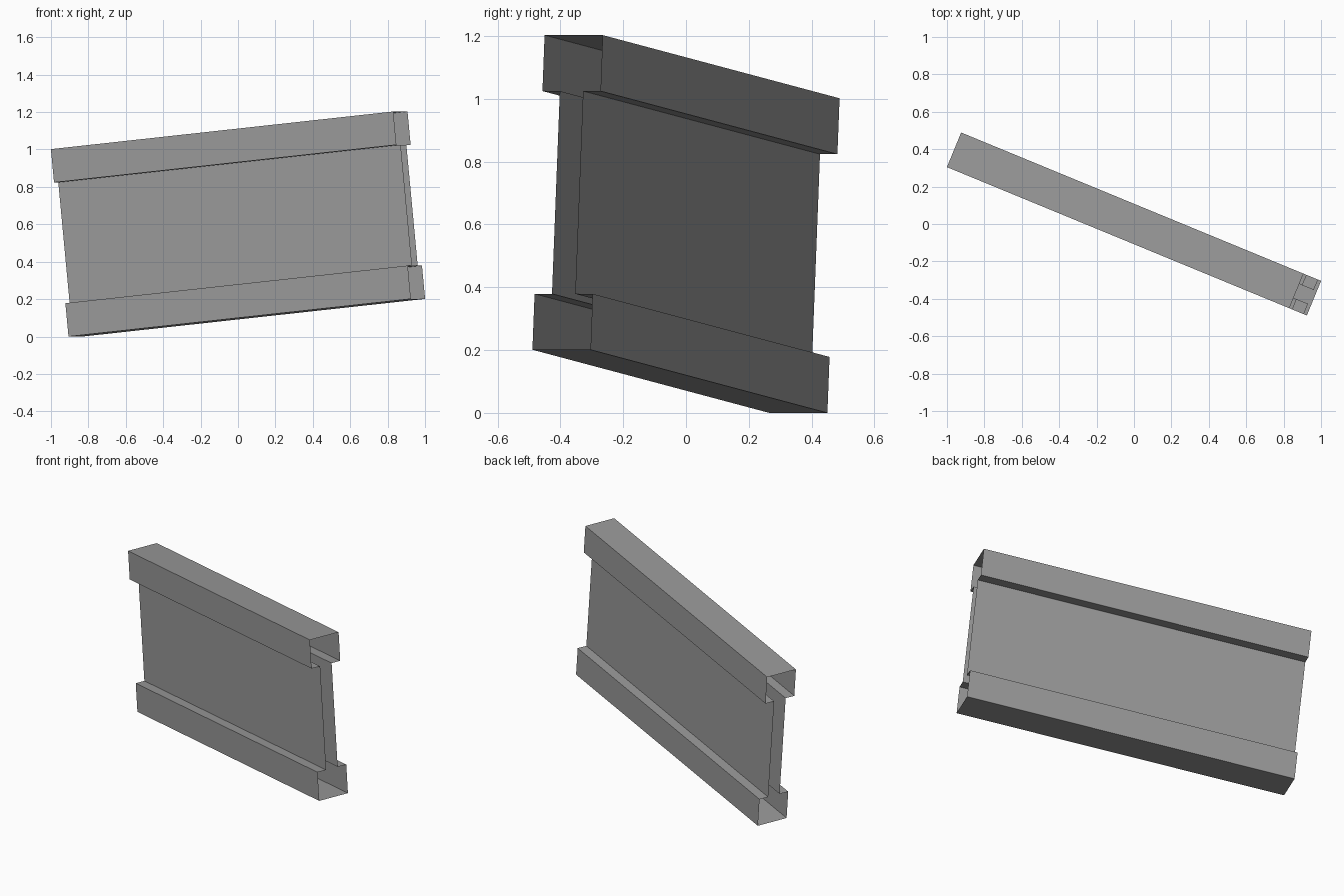
import bpy
import bmesh
from math import radians
from mathutils import Matrix

cube = bpy.data.objects.get("Cube")
if cube:
    bpy.data.objects.remove(cube, do_unlink=True)

# Overall sizes of the hollow beam
LENGTH, HEIGHT, WIDTH = 1.99, 1.007, 0.2
FLANGE, WEB = 0.179, 0.08
YAW, PITCH = radians(-22.4), radians(-5.8)

# Plain grey steel
steel = bpy.data.materials.new("grey steel")
steel.use_nodes = True
grey = (0.32, 0.32, 0.32, 1.0)
steel.diffuse_color = grey
steel.node_tree.nodes["Principled BSDF"].inputs["Base Color"].default_value = grey

# Half of the I-shaped section, then the other half by point symmetry
w, t, h = WIDTH / 2, WEB / 2, HEIGHT / 2
half = [(w, -h), (w, -h + FLANGE), (t, -h + FLANGE),
        (t, h - FLANGE), (w, h - FLANGE), (w, h)]
section = half + [(-y, -z) for y, z in half]

# Thin shell drawn along x, open at both ends
bm = bmesh.new()
near, far = [[bm.verts.new((x, y, z)) for y, z in section]
             for x in (-LENGTH / 2, LENGTH / 2)]
for i in range(len(section)):
    j = (i + 1) % len(section)
    bm.faces.new((near[i], near[j], far[j], far[i]))
bmesh.ops.recalc_face_normals(bm, faces=bm.faces)

# An open shell needs its normals checked: the top face must point up
top = max(bm.faces, key=lambda f: f.calc_center_median().z)
if top.normal.z < 0:
    bmesh.ops.reverse_faces(bm, faces=bm.faces)

# Tilt and turn the beam, then stand its lowest edge on the ground
bm.transform(Matrix.Rotation(YAW, 4, 'Z') @ Matrix.Rotation(PITCH, 4, 'Y'))
lowest = min(v.co.z for v in bm.verts)
bm.transform(Matrix.Translation((0, 0, -lowest)))

mesh = bpy.data.meshes.new("hollow_beam")
bm.to_mesh(mesh)
bm.free()
mesh.materials.append(steel)
beam = bpy.data.objects.new("hollow_beam", mesh)
bpy.context.collection.objects.link(beam)
